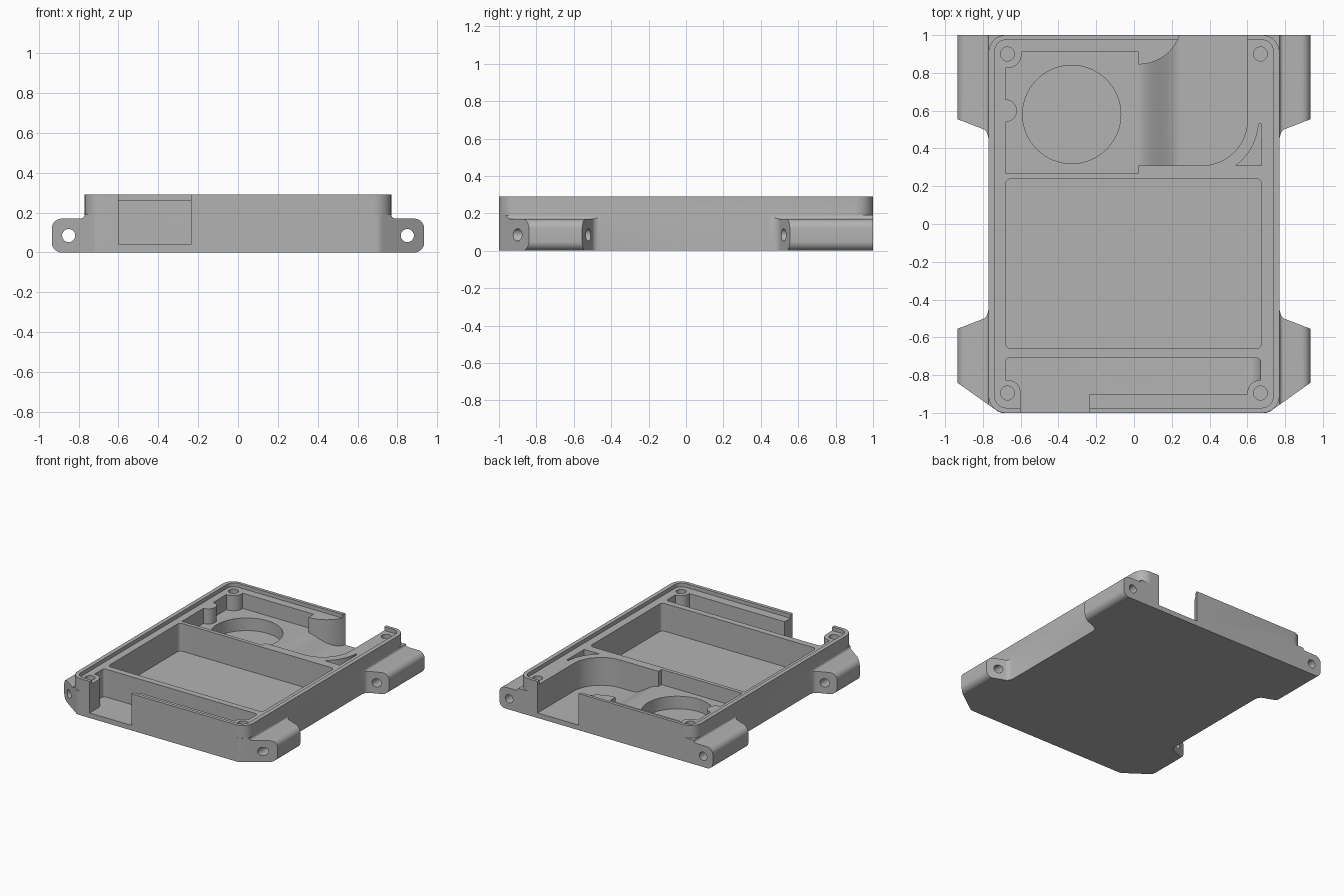
import bpy, bmesh, math
from mathutils import Vector

cube = bpy.data.objects.get("Cube")
if cube:
    bpy.data.objects.remove(cube)

grey = bpy.data.materials.new("matte grey")
grey.use_nodes = True
GREY = (0.45, 0.45, 0.45, 1)
grey.diffuse_color = GREY
grey.node_tree.nodes["Principled BSDF"].inputs["Base Color"].default_value = GREY


def rounded(corners, steps=8):
    """Turn (x, y, radius) corners into an outline with filleted corners."""
    out = []
    for i, (x, y, r) in enumerate(corners):
        p = Vector((x, y))
        if r == 0:
            out.append(p)
            continue
        a = (Vector(corners[i - 1][:2]) - p).normalized()
        b = (Vector(corners[(i + 1) % len(corners)][:2]) - p).normalized()
        half = a.angle(b) / 2
        centre = p + (a + b).normalized() * r / math.sin(half)
        start = p + a * r / math.tan(half) - centre
        end = p + b * r / math.tan(half) - centre
        sweep = start.angle_signed(end)
        for k in range(steps + 1):
            t = -sweep * k / steps
            c, s = math.cos(t), math.sin(t)
            out.append(centre + Vector((start.x * c - start.y * s, start.x * s + start.y * c)))
    return out


def box(x0, x1, y0, y1, r=0.0):
    return rounded([(x0, y0, r), (x1, y0, r), (x1, y1, r), (x0, y1, r)])


def circle(x, y, r, n=48):
    return arc(x, y, r, 0, 360 - 360 / n, n - 1)


def arc(x, y, r, a0, a1, n=16):
    angles = [math.radians(a0 + (a1 - a0) * k / n) for k in range(n + 1)]
    return [Vector((x + r * math.cos(a), y + r * math.sin(a))) for a in angles]


def prism(name, outline, lo, hi, along="z"):
    """Extrude an outline along z, or an x-z outline along y."""
    bm = bmesh.new()
    place = (lambda p, h: (p[0], p[1], h)) if along == "z" else (lambda p, h: (p[0], h, p[1]))
    base = [bm.verts.new(place(p, lo)) for p in outline]
    top = [bm.verts.new(place(p, hi)) for p in outline]
    bm.faces.new(base)
    bm.faces.new(top)
    for i in range(len(base)):
        bm.faces.new((base[i - 1], base[i], top[i], top[i - 1]))
    bmesh.ops.recalc_face_normals(bm, faces=bm.faces)
    mesh = bpy.data.meshes.new(name)
    bm.to_mesh(mesh)
    bm.free()
    mesh.materials.append(grey)
    obj = bpy.data.objects.new(name, mesh)
    bpy.context.collection.objects.link(obj)
    return obj


def combine(target, tool, operation="DIFFERENCE"):
    mod = target.modifiers.new("boolean", "BOOLEAN")
    mod.operation, mod.solver, mod.object = operation, "EXACT", tool
    bpy.context.view_layer.objects.active = target
    bpy.ops.object.modifier_apply(modifier=mod.name)
    bpy.data.objects.remove(tool)
    return target


FLOOR, STEP, LEDGE, TOP, OVER = 0.04, 0.14, 0.26, 0.29, 0.5
EAR_TOP, EAR_X, HOLE_X = 0.17, 0.935, 0.85

# Main body
tray = prism("tray", box(-0.77, 0.77, -1, 1, 0.09), 0, TOP)

# Mounting ears: rounded bar trimmed to a tapered plan
back_plan = [(0.5, 1, 0), (EAR_X, 1, 0), (EAR_X, 0.555, 0), (0.78, 0.495, 0.04),
             (0.77, 0.45, 0), (0.5, 0.45, 0)]
front_plan = [(0.5, -1, 0), (0.71, -1, 0.06), (EAR_X, -0.84, 0), (EAR_X, -0.555, 0),
              (0.78, -0.495, 0.04), (0.77, -0.45, 0), (0.5, -0.45, 0)]
bar = (rounded([(0.5, 0, 0), (EAR_X, 0, 0.05), (EAR_X, EAR_TOP, 0.05), (0.8, EAR_TOP, 0)])
       + arc(0.79, EAR_TOP + 0.02, 0.02, 270, 180, 6) + [Vector((0.5, EAR_TOP + 0.02))])
for side in (-1, 1):
    for plan in (back_plan, front_plan):
        ear = prism("ear", [(side * x, z) for x, z in bar], -1, 1, "y")
        outline = [(side * p.x, p.y) for p in rounded(plan)]
        combine(ear, prism("ear_plan", outline, -0.1, OVER), "INTERSECT")
        combine(tray, ear, "UNION")
    combine(tray, prism("ear_hole", circle(side * HOLE_X, 0.085, 0.033, 32), -1.2, 1.2, "y"))

# Recessed ledge inside the rim
combine(tray, prism("ledge", box(-0.737, 0.737, -0.973, 0.975, 0.06), LEDGE, OVER))

# Large central compartment
combine(tray, prism("bay", box(-0.68, 0.675, -0.66, 0.24, 0.03), FLOOR, OVER))

# Front channel with a curved right end, wrapped around the screw posts
channel = prism("channel", box(-0.68, 0.67, -0.9, -0.71, 0.02), FLOOR, OVER)
ramp = [Vector((-1, FLOOR))] + arc(0.6, FLOOR + 0.07, 0.07, 270, 360, 10) + [
    Vector((0.67, 0.6)), Vector((-1, 0.6))]
combine(channel, prism("channel_end", ramp, -1.2, 0, "y"), "INTERSECT")
for x in (-0.67, 0.67):
    combine(channel, prism("post", circle(x, -0.895, 0.07), -0.1, 0.7))
combine(tray, channel)
combine(tray, prism("front_opening", box(-0.6, -0.235, -1.1, -0.8), FLOOR, OVER))

# Back compartment: raised floor sweeping down to the open slot
outline = ([Vector((-0.68, 0.27)), Vector((0.025, 0.27)), Vector((0.025, 0.31))]
           + arc(0.36, 0.55, 0.24, 270, 360)
           + [Vector((0.6, 1.1)), Vector((0.255, 1.1))]
           + arc(0.025, 1.075, 0.23, 360, 270)
           + [Vector((0.025, 0.91)), Vector((-0.68, 0.91))])
back_bay = prism("back_bay", outline, 0, OVER)
sweep = []
for k in range(17):
    t = k / 16
    sweep.append(Vector((0.02 + 0.23 * t, STEP + (FLOOR - STEP) * t * t * (3 - 2 * t))))
profile = [Vector((-1, STEP))] + sweep + [Vector((1, FLOOR)), Vector((1, 0.6)), Vector((-1, 0.6))]
combine(back_bay, prism("bay_floor", profile, 0, 1.2, "y"), "INTERSECT")
combine(back_bay, prism("post", circle(-0.67, 0.9, 0.075), -0.1, 0.7))
combine(back_bay, prism("side_post", circle(-0.68, 0.6, 0.06), -0.1, 0.7))
combine(tray, back_bay)
combine(tray, prism("round_well", circle(-0.33, 0.58, 0.26, 64), FLOOR, OVER))

# Crescent pocket beside the slot corner
crescent = arc(0.36, 0.55, 0.3, -53, -4) + [Vector((0.675, 0.53)), Vector((0.675, 0.31))]
combine(tray, prism("crescent", crescent, FLOOR, OVER))

# Screw holes in the corners
for x in (-0.67, 0.67):
    for y in (-0.895, 0.9):
        combine(tray, prism("screw_hole", circle(x, y, 0.037, 32), 0.08, OVER))

bpy.ops.object.select_all(action="DESELECT")
tray.select_set(True)
bpy.context.view_layer.objects.active = tray
bpy.ops.object.shade_smooth_by_angle(angle=math.radians(30))
